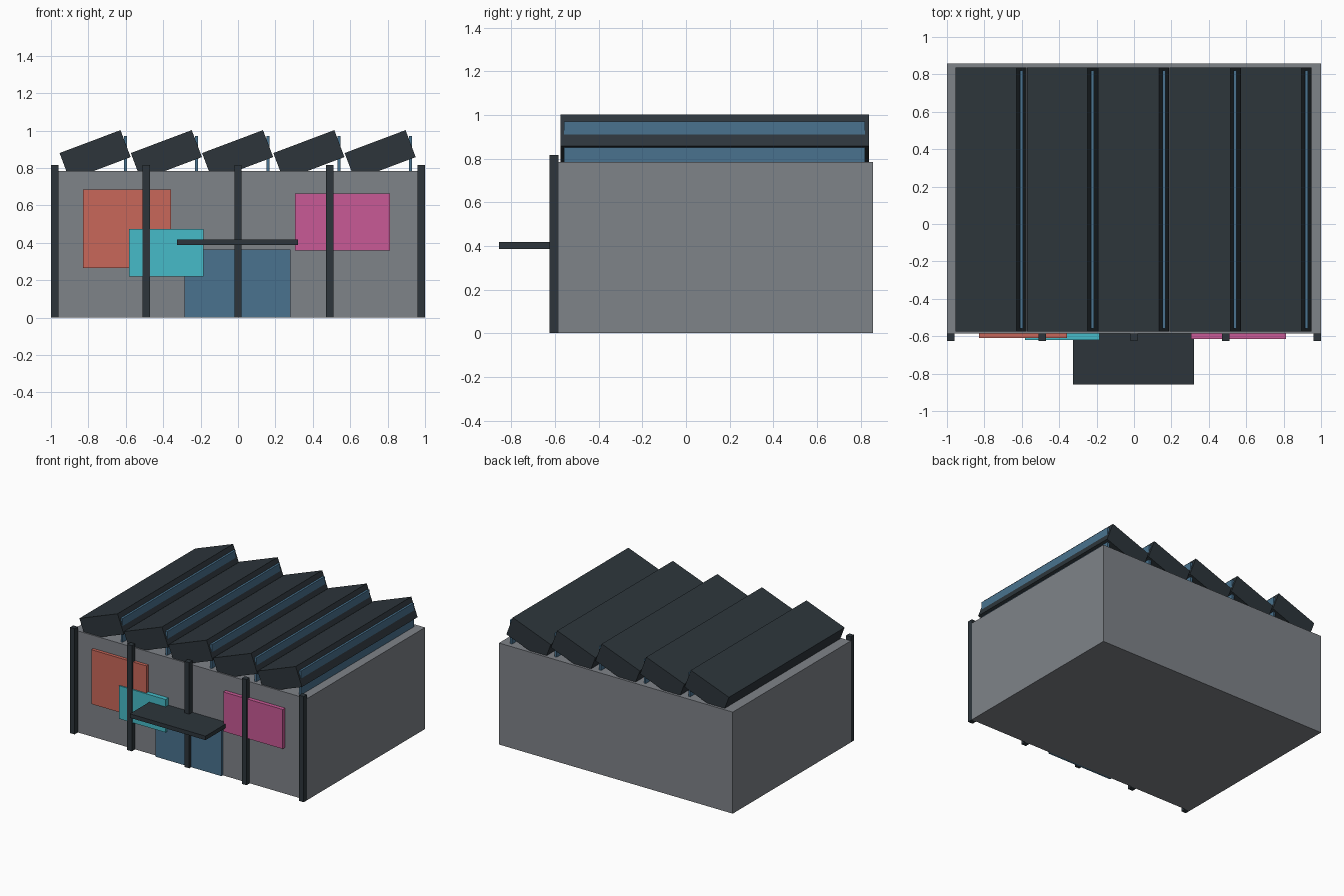
import bpy
from mathutils import Matrix, Vector

cube = bpy.data.objects.get("Cube")
if cube:
    bpy.data.objects.remove(cube, do_unlink=True)


def material(name, r, g, b):
    mat = bpy.data.materials.new(name)
    mat.use_nodes = True
    mat.diffuse_color = (r, g, b, 1)
    mat.node_tree.nodes["Principled BSDF"].inputs["Base Color"].default_value = (r, g, b, 1)
    return mat


concrete = material("concrete grey", 0.212, 0.227, 0.25)
metal = material("dark slate metal", 0.026, 0.036, 0.044)
glass = material("blue glass", 0.067, 0.171, 0.275)
red = material("coral red", 0.584, 0.136, 0.102)
cyan = material("bright cyan", 0.061, 0.497, 0.578)
pink = material("magenta pink", 0.578, 0.102, 0.305)


def box(name, mat, xs, ys, zs, tilt=0):
    """Box between the given limits, tilted about its own y axis."""
    bpy.ops.mesh.primitive_cube_add(size=1)
    obj = bpy.context.object
    obj.name = name
    spans = (xs, ys, zs)
    size = Vector([b - a for a, b in spans])
    obj.data.transform(Matrix.Diagonal(size).to_4x4())
    obj.location = [(a + b) / 2 for a, b in spans]
    obj.rotation_euler.y = tilt
    obj.data.materials.append(mat)
    return obj


WALL = -0.585   # front face of the hall
box("hall_body", concrete, (-1, 1), (WALL, 0.857), (0, 0.785))

# Sawtooth roof: tilted slabs, each with an upright glazing strip
for i in range(5):
    x = -0.764 + i * 0.381
    box(f"roof_slab_{i + 1}", metal, (x - 0.174, x + 0.174), (-0.575, 0.838),
        (0.792, 0.946), tilt=-0.36)
    box(f"roof_glazing_{i + 1}", glass, (x + 0.154, x + 0.17), (-0.56, 0.82),
        (0.77, 0.97))

# Facade posts
for i in range(5):
    x = (i - 2) * 0.49
    box(f"facade_post_{i + 1}", metal, (x - 0.02, x + 0.02), (-0.625, WALL), (0, 0.817))

# Entrance and its canopy
box("entrance_door", glass, (-0.285, 0.28), (-0.602, WALL), (0, 0.365))
box("entrance_canopy", metal, (-0.325, 0.322), (-0.857, WALL), (0.387, 0.418))

# Coloured wall panels
box("red_panel", red, (-0.828, -0.357), (-0.61, WALL), (0.265, 0.685))
box("cyan_panel", cyan, (-0.583, -0.185), (-0.62, WALL), (0.22, 0.475))
box("pink_panel", pink, (0.305, 0.813), (-0.615, WALL), (0.358, 0.663))
